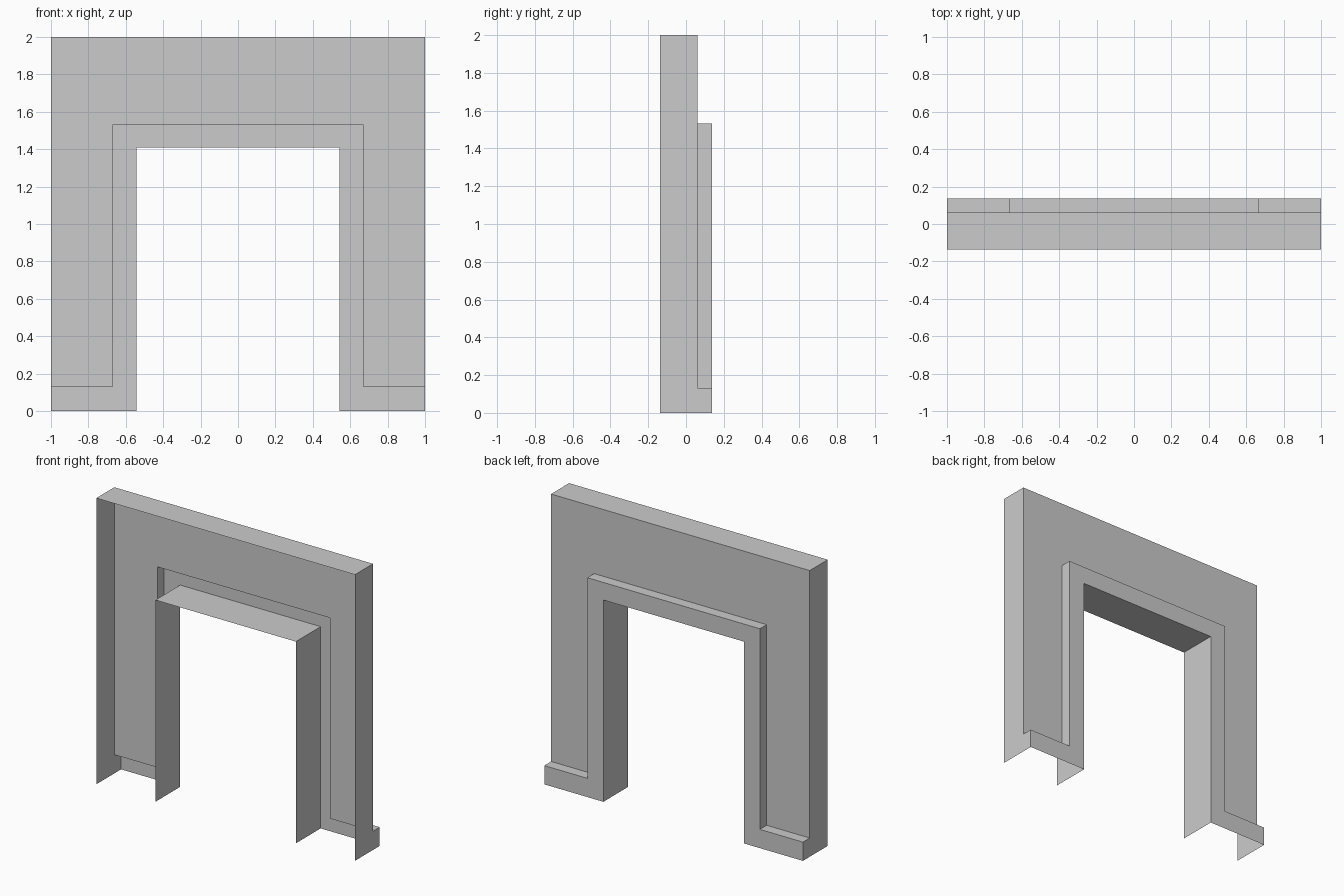
import bpy, bmesh

if "Cube" in bpy.data.objects:
    bpy.data.objects.remove(bpy.data.objects["Cube"])

FRONT, WALL, TRIM = -0.137, 0.062, 0.137   # y of open front, wall face, trim face


def arch(x, top, bottom=0.0):
    """Upside-down U in the xz plane, left foot to right foot."""
    return [(-x, bottom), (-x, top), (x, top), (x, bottom)]


def build(name, strips, face, face_y):
    """Sweep each xz path between two depths and add one flat face."""
    bm = bmesh.new()
    for path, y0, y1 in strips:
        for a, b in zip(path, path[1:]):
            quad = [(a, y0), (b, y0), (b, y1), (a, y1)]
            bm.faces.new([bm.verts.new((p[0], y, p[1])) for p, y in quad])
    bm.faces.new([bm.verts.new((x, face_y, z)) for x, z in face])
    bmesh.ops.remove_doubles(bm, verts=bm.verts[:], dist=1e-5)
    big = [f for f in bm.faces if len(f.verts) > 4]
    bmesh.ops.triangulate(bm, faces=big)
    mesh = bpy.data.meshes.new(name)
    bm.to_mesh(mesh)
    bm.free()
    obj = bpy.data.objects.new(name, mesh)
    bpy.context.collection.objects.link(obj)
    return obj


# Profiles
outer = arch(1.0, 2.0)
opening = arch(0.543, 1.41)
step = arch(0.667, 1.533, 0.131)
skirt_top = [(-1.0, 0.131)] + step + [(1.0, 0.131)]
trim_outline = [(-1.0, 0.0)] + skirt_top + [(1.0, 0.0)]

# Wall: sides and top, with the flat face cut around the trim (front and base open)
build("wall", [(outer, FRONT, WALL)],
      arch(1.0, 2.0, 0.131) + step[::-1], WALL)

# Raised door trim and skirting, with the face between outline and opening
build("door_trim_and_skirting", [(trim_outline, WALL, TRIM)],
      trim_outline + opening[::-1], TRIM)

# Lining of the doorway, through the full depth
lining = opening[::-1]
bm = bmesh.new()
for a, b in zip(lining, lining[1:]):
    quad = [(a, FRONT), (b, FRONT), (b, TRIM), (a, TRIM)]
    bm.faces.new([bm.verts.new((p[0], y, p[1])) for p, y in quad])
bmesh.ops.remove_doubles(bm, verts=bm.verts[:], dist=1e-5)
mesh = bpy.data.meshes.new("doorway_lining")
bm.to_mesh(mesh)
bm.free()
bpy.context.collection.objects.link(bpy.data.objects.new("doorway_lining", mesh))
